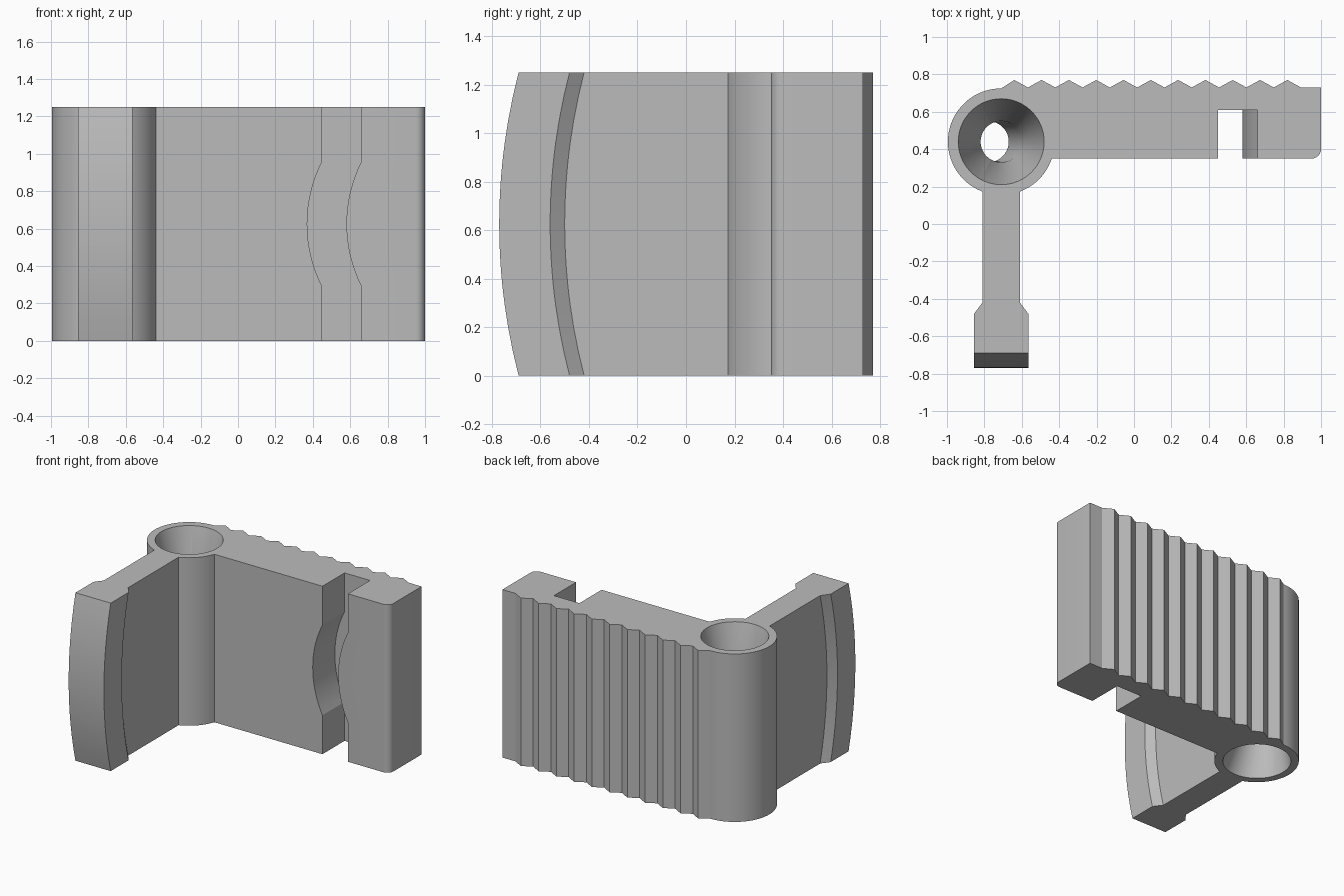
import bpy, bmesh, math

if "Cube" in bpy.data.objects:
    bpy.data.objects.remove(bpy.data.objects["Cube"], do_unlink=True)

HEIGHT = 1.25
HUB_X, HUB_Y, HUB_R = -0.71, 0.44, 0.285

grey = bpy.data.materials.new("plain_grey")
grey.use_nodes = True
colour = (0.5, 0.5, 0.5, 1)
grey.diffuse_color = colour
grey.node_tree.nodes["Principled BSDF"].inputs["Base Color"].default_value = colour


def arc(cx, cy, r, start, end, steps):
    angles = [math.radians(start + (end - start) * i / steps) for i in range(steps + 1)]
    return [(cx + r * math.cos(a), cy + r * math.sin(a)) for a in angles]


def bulge(z, half, depth=0.08):
    """Circular bow about mid height, zero beyond the half length."""
    d = abs(z - HEIGHT / 2)
    if d >= half:
        return 0
    r = (half * half + depth * depth) / (2 * depth)
    return math.sqrt(r * r - d * d) - (r - depth)


def loft(name, rings):
    """Skin matching closed rings of 3D points and cap both ends."""
    bm = bmesh.new()
    rows = [[bm.verts.new(p) for p in ring] for ring in rings]
    n = len(rows[0])
    for low, high in zip(rows, rows[1:]):
        for i in range(n):
            j = (i + 1) % n
            bm.faces.new((low[i], low[j], high[j], high[i]))
    bm.faces.new(rows[0][::-1])
    bm.faces.new(rows[-1])
    bmesh.ops.recalc_face_normals(bm, faces=bm.faces)
    mesh = bpy.data.meshes.new(name)
    bm.to_mesh(mesh)
    bm.free()
    mesh.materials.append(grey)
    obj = bpy.data.objects.new(name, mesh)
    bpy.context.collection.objects.link(obj)
    return obj


def outline(z):
    slot = -bulge(z, 0.335)
    foot = -bulge(z, HEIGHT / 2)
    # arm front with the bowed slot, then the rounded tip
    pts = [(0.45 + slot, 0.35), (0.45 + slot, 0.61),
           (0.66 + slot, 0.61), (0.66 + slot, 0.35)]
    pts += arc(0.95, 0.40, 0.05, -90, 0, 6)
    pts += [(1, 0.73)]
    # grip teeth along the back
    pitch = 0.146
    for i in range(11):
        peak = 0.82 - i * pitch
        pts += [(peak + pitch / 2, 0.73), (peak, 0.77)]
    # hub and leg with the flared, bowed foot
    pts += arc(HUB_X, HUB_Y, HUB_R, 90, 249.5, 32)
    left = [(-0.10, -0.42), (-0.145, -0.48), (-0.145, -0.69)]
    pts += [(HUB_X + x, y + foot) for x, y in left]
    pts += [(HUB_X - x, y + foot) for x, y in reversed(left)]
    pts += arc(HUB_X, HUB_Y, HUB_R, 290.5, 341.6, 12)
    return [(x, y, z) for x, y in pts]


# Bracket body, with slices placed on the slot's bow ends
mid = HEIGHT / 2
levels = [mid + 0.335 * i / 8 for i in range(-8, 9)]
ends = [0, 0.1, 0.2]
levels = ends + levels + [HEIGHT - z for z in reversed(ends)]
body = loft("clip_body", [outline(z) for z in levels])

# Double funnel bore with a slanted throat
bore_rings = []
for z, r, shift in ((-0.02, 0.235, 0), (0.45, 0.11, -0.07),
                    (0.80, 0.11, 0), (HEIGHT + 0.02, 0.235, 0)):
    ring = arc(HUB_X + shift, HUB_Y, r, 0, 360, 64)[:-1]
    bore_rings.append([(x, y, z) for x, y in ring])
bore = loft("bore_cutter", bore_rings)
bore.hide_render = True

cut = body.modifiers.new("bore", 'BOOLEAN')
cut.operation = 'DIFFERENCE'
cut.solver = 'EXACT'
cut.object = bore
bpy.ops.object.select_all(action='DESELECT')
bpy.context.view_layer.objects.active = body
body.select_set(True)
bpy.ops.object.modifier_apply(modifier=cut.name)
bpy.data.objects.remove(bore, do_unlink=True)
bpy.ops.object.shade_smooth_by_angle(angle=math.radians(20))
